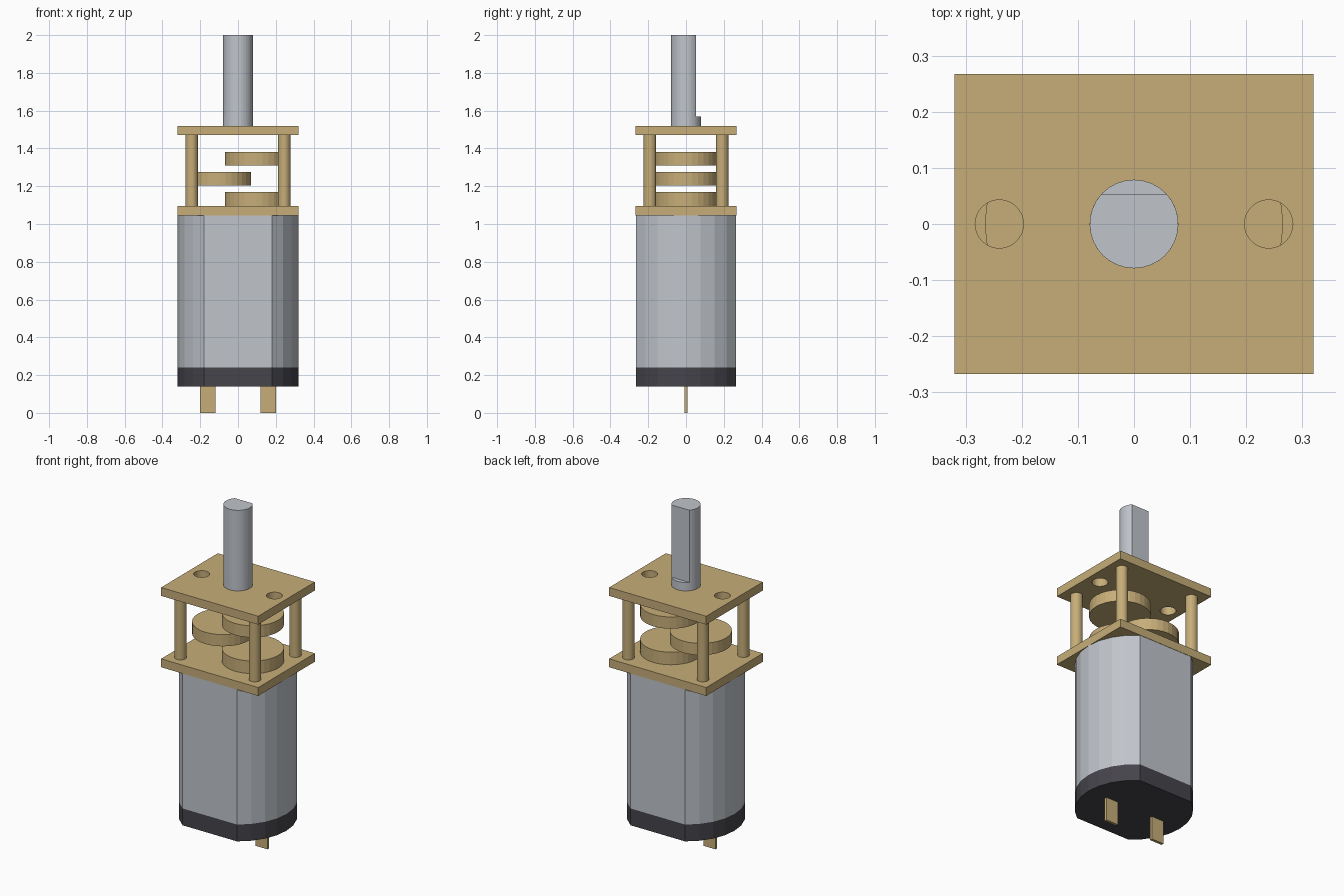
import bpy
import bmesh
from math import sin, cos, asin, pi

default = bpy.data.objects.get("Cube")
if default:
    bpy.data.objects.remove(default, do_unlink=True)


def make_material(name, rgb):
    mat = bpy.data.materials.new(name)
    mat.use_nodes = True
    color = (*rgb, 1.0)
    mat.diffuse_color = color
    mat.node_tree.nodes["Principled BSDF"].inputs["Base Color"].default_value = color
    return mat


brass = make_material("brass", (0.57, 0.42, 0.19))
steel = make_material("steel", (0.53, 0.56, 0.60))
black = make_material("dark plastic", (0.06, 0.058, 0.07))


def prism(name, outline, z0, z1, mat):
    """Extrude a flat outline from z0 up to z1."""
    bm = bmesh.new()
    base = bm.faces.new([bm.verts.new((x, y, z0)) for x, y in outline])
    top = bmesh.ops.extrude_face_region(bm, geom=[base], use_keep_orig=True)
    moved = [v for v in top["geom"] if isinstance(v, bmesh.types.BMVert)]
    bmesh.ops.translate(bm, verts=moved, vec=(0, 0, z1 - z0))
    bmesh.ops.recalc_face_normals(bm, faces=bm.faces)
    mesh = bpy.data.meshes.new(name)
    bm.to_mesh(mesh)
    bm.free()
    mesh.materials.append(mat)
    obj = bpy.data.objects.new(name, mesh)
    bpy.context.collection.objects.link(obj)
    return obj


def arc(r, start, end, steps):
    return [(r * cos(start + (end - start) * i / steps),
             r * sin(start + (end - start) * i / steps)) for i in range(steps + 1)]


def circle(r, x=0, y=0, sides=32):
    return [(x + px, y + py) for px, py in arc(r, 0, 2 * pi, sides)[:-1]]


def rectangle(hx, hy, x=0, y=0):
    return [(x - hx, y - hy), (x + hx, y - hy), (x + hx, y + hy), (x - hx, y + hy)]


# Motor can and end cap: a circle with flats at front and back
half = asin(0.265 / 0.32)
can = arc(0.32, -half, half, 8) + arc(0.32, pi - half, pi + half, 8)
prism("motor_can", can, 0.24, 1.045, steel)
prism("end_cap", can, 0.14, 0.24, black)

# Gearbox plates
prism("lower_plate", rectangle(0.32, 0.267), 1.045, 1.095, brass)
upper = prism("upper_plate", rectangle(0.32, 0.267), 1.47, 1.52, brass)

# Terminals, screw holes and pillars, mirrored left and right
for side, sx in (("left", 1), ("right", -1)):
    prism(f"terminal_{side}", rectangle(0.04, 0.008, sx * 0.16), 0, 0.14, brass)

    cutter = prism(f"hole_cutter_{side}", circle(0.043, sx * 0.24), 1.4, 1.6, brass)
    cutter.hide_render = True
    cutter.hide_viewport = True
    cut = upper.modifiers.new(f"screw_hole_{side}", "BOOLEAN")
    cut.operation = "DIFFERENCE"
    cut.solver = "EXACT"
    cut.object = cutter

    for end, sy in (("front", -1), ("back", 1)):
        prism(f"pillar_{end}_{side}", circle(0.033, sx * 0.245, sy * 0.191),
              1.095, 1.47, brass)

# Gear discs, alternating sides
for name, x, z0, z1 in (("lower_gear", 0.098, 1.095, 1.17),
                        ("middle_gear", -0.098, 1.205, 1.275),
                        ("upper_gear", 0.098, 1.31, 1.38)):
    prism(name, circle(0.168, x), z0, z1, brass)

# Output shaft: round root, then a flat on the back
prism("shaft_root", circle(0.079), 1.52, 1.57, steel)
flat = asin(0.053 / 0.079)
prism("shaft", arc(0.079, pi - flat, 2 * pi + flat, 24), 1.57, 2.0, steel)
